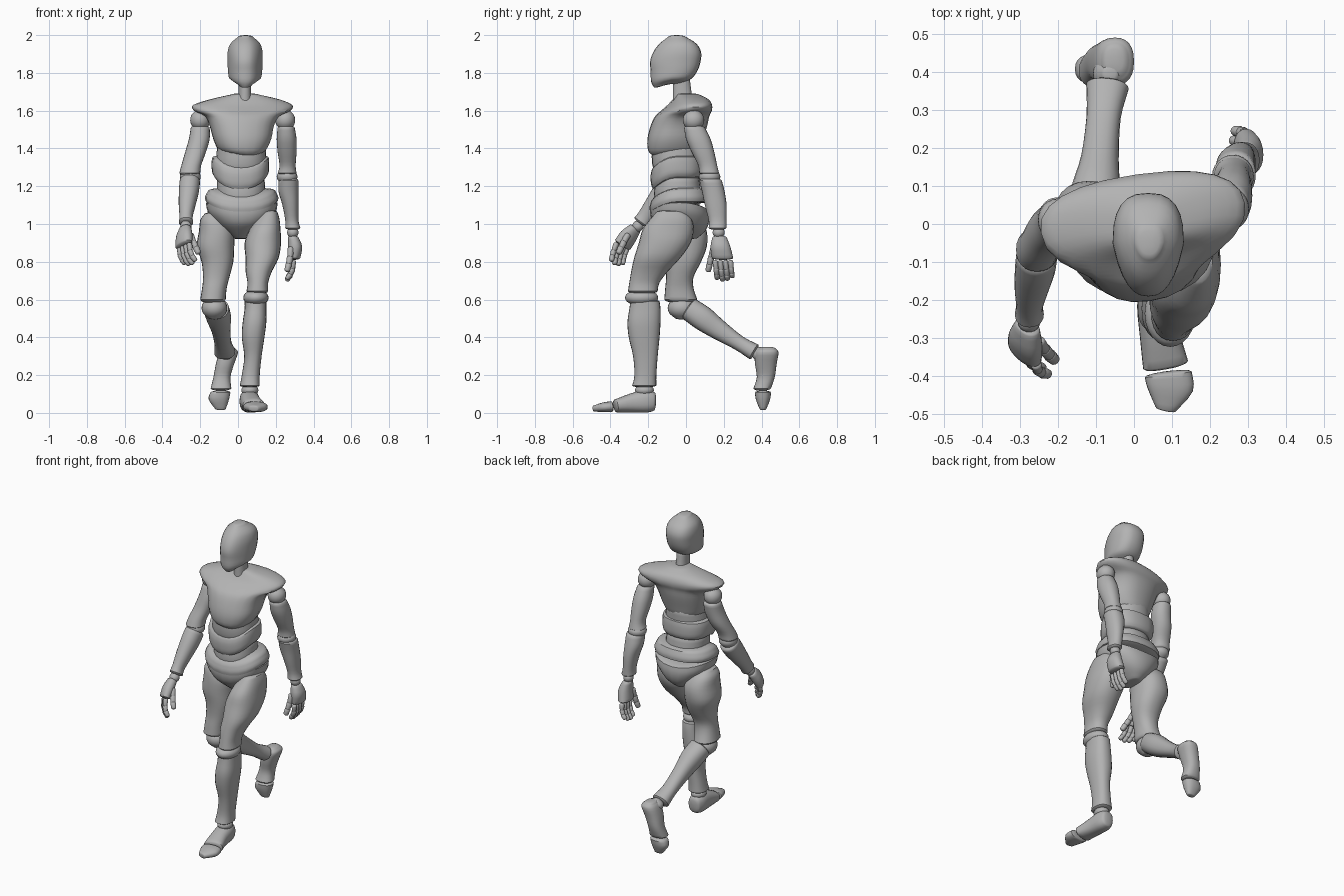
import bpy
import bmesh
import math
from mathutils import Vector

cube = bpy.data.objects.get("Cube")
if cube:
    bpy.data.objects.remove(cube, do_unlink=True)

# One grey for the whole figure
grey = bpy.data.materials.new("matte_grey")
grey.use_nodes = True
grey.diffuse_color = (0.45, 0.45, 0.45, 1)
grey.node_tree.nodes["Principled BSDF"].inputs["Base Color"].default_value = grey.diffuse_color

UNIT = 0.01  # all measures below are in hundredths


def blend(a, b, c, d, t):
    return b + 0.5 * t * ((c - a) + t * (2 * a - 5 * b + 4 * c - d + t * (3 * (b - c) + d - a)))


def smooth_path(frames, steps):
    """Add in-between cross-sections along a smooth curve."""
    last = len(frames) - 1
    result = []
    for i in range(last):
        near = [frames[min(max(j, 0), last)] for j in (i - 1, i, i + 1, i + 2)]
        for k in range(steps):
            result.append(tuple(blend(*part, k / steps) for part in zip(*near)))
    return result + [frames[-1]]


def skin(name, frames, power=2.2, dome=0.3, warp=None, sides=24, steps=3):
    """Loft closed rings through (centre, half width, half depth) and dome both ends."""
    frames = smooth_path(frames, steps)

    def cap(end, inner):
        centre, u, v = end
        out = (centre - inner[0]).normalized() * dome * min(u.length, v.length)
        angles = [math.radians(a) for a in (25, 50, 75)]
        return [(centre + out * math.sin(a), u, v, math.cos(a)) for a in angles]

    rings = cap(frames[0], frames[1])[::-1]
    rings += [(*frame, 1) for frame in frames]
    rings += cap(frames[-1], frames[-2])
    bm = bmesh.new()
    loops = []
    for centre, u, v, size in rings:
        loop = []
        for k in range(sides):
            a = math.tau * k / sides
            c = math.copysign(abs(math.cos(a)) ** (2 / power), math.cos(a)) * size
            s = math.copysign(abs(math.sin(a)) ** (2 / power), math.sin(a)) * size
            point = centre + u * c + v * s
            if warp:
                point = warp(point, c, s)
            loop.append(bm.verts.new(point * UNIT))
        loops.append(loop)
    for low, high in zip(loops, loops[1:]):
        for k in range(sides):
            m = (k + 1) % sides
            bm.faces.new((low[k], low[m], high[m], high[k]))
    bm.faces.new(loops[0])
    bm.faces.new(loops[-1])
    bmesh.ops.recalc_face_normals(bm, faces=bm.faces[:])
    mesh = bpy.data.meshes.new(name)
    bm.to_mesh(mesh)
    bm.free()
    mesh.materials.append(grey)
    mesh.shade_smooth()
    mesh.set_sharp_from_angle(angle=math.radians(40))
    obj = bpy.data.objects.new(name, mesh)
    bpy.context.collection.objects.link(obj)
    return obj


def upright(name, rows, yaw=0, **options):
    """Level cross-sections given as height, left, right, front, back."""
    turn = math.radians(yaw)
    across = Vector((math.cos(turn), math.sin(turn), 0))
    along = Vector((-math.sin(turn), math.cos(turn), 0))
    frames = [(Vector(((x0 + x1) / 2, (y0 + y1) / 2, z)),
               across * (x1 - x0) / 2, along * (y1 - y0) / 2)
              for z, x0, x1, y0, y1 in rows]
    return skin(name, frames, **options)


def limb(name, rows, side=(1, 0, 0), **options):
    """Cross-sections square to a slanting path: x, y, z, half width, half depth."""
    points = [Vector(row[:3]) for row in rows]
    frames = []
    for i, row in enumerate(rows):
        axis = (points[min(i + 1, len(rows) - 1)] - points[max(i - 1, 0)]).normalized()
        hint = Vector(side)
        u = (hint - axis * hint.dot(axis)).normalized()
        frames.append((points[i], u * row[3], axis.cross(u) * row[4]))
    return skin(name, frames, **options)


def ball(name, centre, radii):
    """Joint ball with three radii."""
    c = Vector(centre)
    rx, ry, rz = radii
    frames = []
    for a in (-60, -30, 0, 30, 60):
        t = math.radians(a)
        frames.append((c + Vector((0, 0, rz * math.sin(t))),
                       Vector((rx * math.cos(t), 0, 0)), Vector((0, ry * math.cos(t), 0))))
    skin(name, frames, power=2, dome=0.25, steps=2)


def finger(name, base, aim, curl, length, radius):
    """Three short links bending towards the palm."""
    start, aim = Vector(base), Vector(aim).normalized()
    for k, share in enumerate((0.42, 0.33, 0.25)):
        end = start + aim * length * share
        limb(f"{name}_link_{k + 1}", [(*start, radius, radius), (*end, radius * 0.88, radius * 0.88)],
             side=aim.orthogonal(), dome=0.6, sides=12, steps=2)
        start = end
        aim = (aim + Vector(curl) * 0.33).normalized()


def fingers(side, knuckle, spread, aim, curl):
    lengths = {"index": 9.5, "middle": 10.5, "ring": 10, "little": 8.5}
    for i, (label, length) in enumerate(lengths.items()):
        base = Vector(knuckle) + Vector(spread).normalized() * (i - 1.5) * 2.7
        finger(f"{side}_{label}_finger", base, aim, curl, length, 1.45)


def raise_sides(amount):
    """Lift a torso plate at its sides and back so its front sags."""
    return lambda p, c, s: p + Vector((0, 0, amount * (1 - max(0, -s) ** 2)))


def shape_face(p, c, s):
    """Narrow the face and drop the chin."""
    front = max(0, -s)
    x = 3.8 + (p.x - 3.8) * (1 - 0.3 * front)
    return Vector((x, p.y, p.z - 0.5 * front * max(0, 180 - p.z)))


# Head and neck
upright("head", [(175, -1, 8.5, -17, -1), (177, -4.5, 12, -18.5, 3), (181, -5.3, 12.8, -18.7, 6),
                 (186, -5.5, 13, -19, 7.7), (191, -5.5, 13, -17.3, 8), (195.5, -4, 11.7, -14, 5.5),
                 (199, 0, 8, -9.5, 0)], power=2.6, dome=0.25, warp=shape_face)
upright("neck", [(163, -0.5, 7.5, -7, 4), (169, 0.3, 7, -7, 3), (177, 0.3, 7, -7, 2)])

# Torso
upright("chest", [(136.5, -4, 11, -18, 3), (139, -10, 14.5, -20, 7), (145, -13, 17.5, -20.3, 9),
                  (152, -15, 19, -18.5, 11), (157, -17.5, 22, -16, 12), (160, -23.5, 28, -12.5, 13),
                  (163, -24, 29, -9, 13), (166, -15, 22, -6.5, 11.5), (168.5, -4, 11, -5, 7)],
        yaw=8, power=2.4, dome=0.15)
upright("rib_joint", [(126, -10, 13, -16, 6), (132, -11.5, 15, -18, 7.5), (142, -11, 14.5, -18, 8)])
upright("belly_plate", [(118.5, -12.5, 15, -17.5, 8), (121, -13.7, 16.3, -18.5, 9),
                        (126, -14, 16.5, -18.7, 9), (129, -13.5, 16.2, -18, 8.5)],
        power=2.4, dome=0.1, warp=raise_sides(6.5))
upright("waist_joint", [(110, -10, 13.5, -16, 7), (116, -11, 14.5, -17, 8), (124, -11, 14, -16, 7)])
upright("hip_band", [(106.5, -17, 21, -19, 12), (109, -17.5, 21.3, -19.3, 12),
                     (112.5, -15.5, 19.5, -18.3, 10.5)], power=2.3, dome=0.1, warp=raise_sides(5.5))
upright("pelvis", [(92.5, -2.5, 5.5, -8, 6), (96, -7, 10.5, -12.5, 10), (100, -12, 16, -17, 12),
                   (104, -16, 20, -18.7, 12.5), (107.5, -17, 21, -19, 12)],
        power=2.2, dome=0.12, warp=lambda p, c, s: p + Vector((0, 0, 4 * max(0, p.z - 98) / 10 * c * c)))

# Left leg, planted in front
upright("left_thigh", [(106, 12, 21, -16, 0), (102.5, 9, 22, -19, 3), (97, 6, 22.5, -23, 4),
                       (90, 3.5, 22.8, -25, 2.5), (82, 4, 21.5, -27.5, -3), (75, 4, 18, -29, -9.5),
                       (69, 5, 16, -30, -14), (64.5, 4.5, 16, -30.7, -15)], power=2.3)
ball("left_knee", (9.5, -23.5, 61), (6.7, 8.8, 4.5))
upright("left_shin", [(59, 3.5, 15, -29.5, -14), (55, 3.5, 15, -30, -13.5), (48, 2.5, 15, -31, -13.5),
                      (40, 2, 14, -30.3, -14), (30, 3.3, 12.5, -28, -15), (20, 2, 11.5, -27.3, -15.7),
                      (14.5, 1, 11.5, -28.5, -15.7)], power=2.4, dome=0.2)
ball("left_ankle", (6.3, -22, 12), (4.5, 5, 3.2))
limb("left_foot", [(6, -17, 6, 4, 5), (6, -21, 6.2, 5.2, 6), (6.8, -29, 5.2, 5.3, 5),
                   (8.3, -37, 3.7, 6, 3.5)], power=2.4)
limb("left_toes", [(9, -39.5, 3.3, 6.2, 2.8), (9.5, -43.5, 3, 6, 2.6), (8.3, -48.7, 2.3, 2.7, 1.6)],
     power=2.4)

# Right leg, bent behind
upright("right_thigh", [(105, -18, -9, -9, 4), (102, -20, -5, -11, 8), (96, -20.7, -2, -12, 11),
                        (88, -21.8, -2, -12, 11), (80, -19.3, -2.5, -11, 8), (72, -18.5, -4.5, -10.5, 4),
                        (66, -19, -6, -11, 4), (60, -20, -6.5, -11.5, 6)], power=2.3)
ball("right_knee", (-12.5, -2.2, 55.5), (6.8, 7.5, 6))
limb("right_shin", [(-11.5, 2, 54.8, 6.7, 6.2), (-10, 9, 50, 6.4, 6.5), (-9, 17, 44.2, 5, 5.4),
                    (-8, 28, 37, 4.5, 4), (-7, 36, 32.3, 5.6, 4.5)], power=2.3, dome=0.2)
ball("right_ankle", (-6.3, 39.5, 31), (4.5, 4.5, 4))
upright("right_foot", [(34, -8.5, -1.5, 38.5, 47.5), (32, -10, 0, 36.5, 49), (26, -11.7, -2, 36.5, 48),
                       (19, -13, -4, 37.5, 47), (13, -14.5, -3.5, 35.7, 45)], power=2.4)
upright("right_toes", [(10.7, -14.7, -4, 36.5, 45), (7, -15.5, -4.8, 37, 44.5), (2, -12, -6.5, 39, 42.5)],
        power=2.4)

# Left arm, swung back
ball("left_shoulder", (25, 4, 155), (5.3, 5.7, 5.5))
upright("left_upper_arm", [(151, 21, 30, -1, 10), (145, 20.5, 31, 0, 13), (138, 21, 31, 3, 15),
                           (131, 22, 30.5, 6.5, 16.5), (127, 21, 31, 7, 17.5)])
ball("left_elbow", (26, 12.5, 125), (5.5, 5.7, 4))
upright("left_forearm", [(123, 21.5, 32, 7, 19), (117, 21.5, 32, 8.5, 20.5), (110, 23.5, 32, 10, 21.5),
                         (102, 25, 32, 12, 21.5), (98, 25, 33, 12, 21.5)])
ball("left_wrist", (29, 17.3, 95.5), (3, 3.2, 3))
upright("left_palm", [(93, 26.5, 32, 14, 21.5), (88, 26.5, 34, 13, 23.5), (82, 26, 33, 13.7, 25)])
fingers("left", (29.3, 19.5, 80), (0, 1, 0), (-0.1, 0.12, -1), (-1, 0, 0))
finger("left_thumb", (28, 14.5, 87), (-0.1, -0.25, -1), (-0.3, 0, -0.2), 12, 1.7)

# Right arm, swung forward
ball("right_shoulder", (-20, 1, 155), (5.3, 5.7, 5.5))
upright("right_upper_arm", [(151, -25, -15, -4, 7), (145, -26, -15, -6, 6), (138, -28, -17, -8, 4),
                            (131, -30, -19.5, -11, 0), (127, -31, -20, -12.5, -1)])
ball("right_elbow", (-25.3, -7, 125), (5.5, 5.7, 4.5))
limb("right_forearm", [(-25.5, -8, 122.5, 5.4, 6), (-26, -11.5, 117.5, 5.3, 6), (-27, -17, 110, 4.4, 5),
                       (-27.5, -21.5, 104, 3.5, 4.2), (-27.5, -23.7, 101, 3.8, 4.3)])
ball("right_wrist", (-27.6, -25.5, 98.8), (3, 3, 3))
thumb_side = Vector((0.6, -0.65, 0.3))
limb("right_palm", [(-28, -27, 97.5, 3.7, 2.7), (-28.5, -30.5, 93.5, 5.2, 3.4), (-28.7, -33.5, 89, 5.6, 3)],
     side=thumb_side)
fingers("right", (-28.3, -34.2, 88), -thumb_side, (0.1, -0.35, -0.95), (0.9, 0.3, 0))
finger("right_thumb", (-25, -31, 94), (0.3, -0.4, -0.75), (0.2, 0, -0.2), 11, 1.7)
